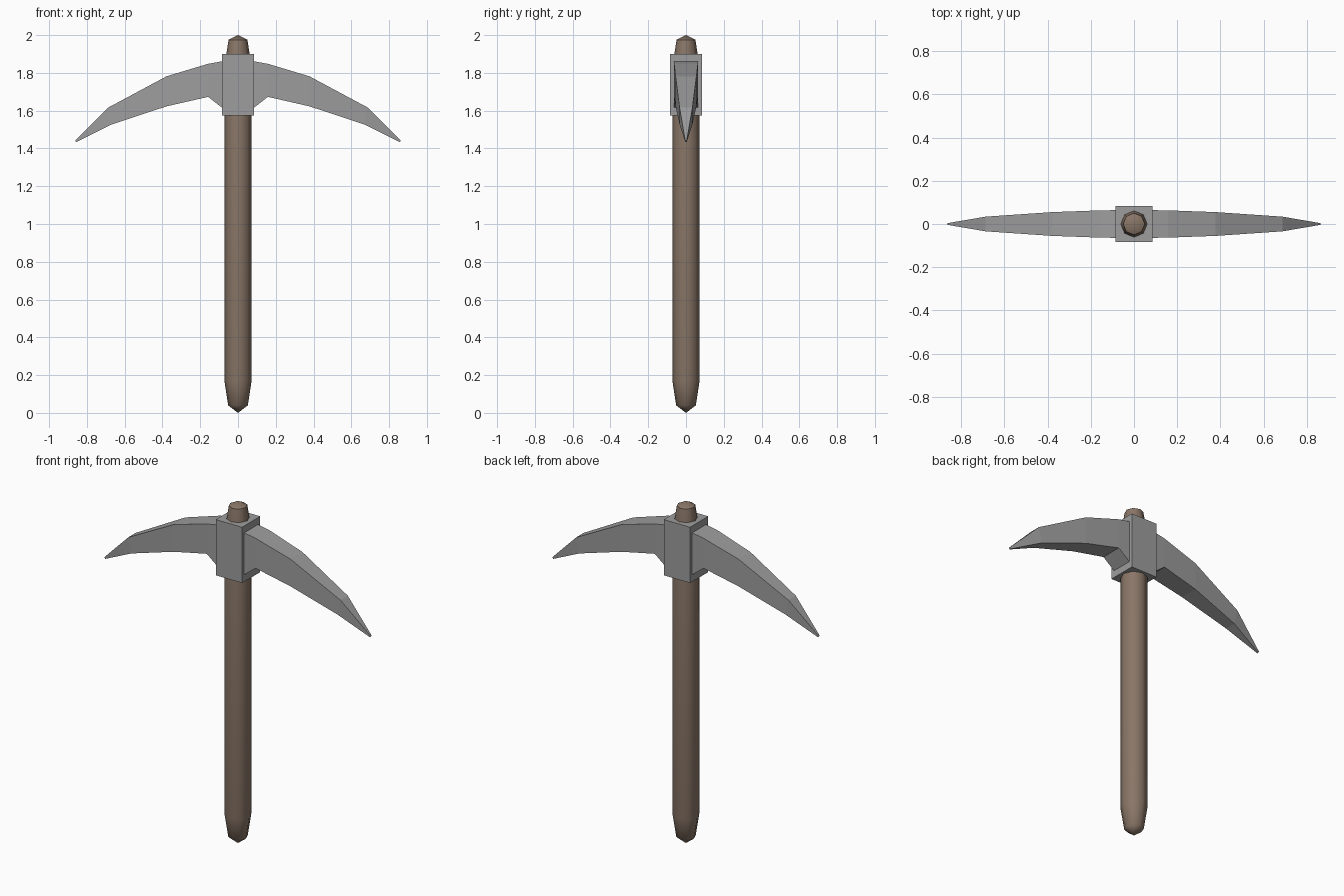
import bpy, bmesh, math

if "Cube" in bpy.data.objects:
    bpy.data.objects.remove(bpy.data.objects["Cube"])


def material(name, rgb):
    m = bpy.data.materials.new(name)
    m.diffuse_color = (*rgb, 1)
    m.use_nodes = True
    m.node_tree.nodes["Principled BSDF"].inputs["Base Color"].default_value = m.diffuse_color
    return m


def add_object(name, bm, mat):
    bmesh.ops.recalc_face_normals(bm, faces=bm.faces)
    me = bpy.data.meshes.new(name)
    bm.to_mesh(me)
    bm.free()
    me.materials.append(mat)
    ob = bpy.data.objects.new(name, me)
    bpy.context.collection.objects.link(ob)
    return ob


def loft(bm, rings):
    """Skin quads between consecutive closed rings of vertices."""
    for a, b in zip(rings, rings[1:]):
        for i in range(len(a)):
            j = (i + 1) % len(a)
            bm.faces.new((a[i], a[j], b[j], b[i]))


wood = material("brown wood", (0.25, 0.18, 0.135))
steel = material("grey steel", (0.34, 0.34, 0.34))

# Handle: eight-sided shaft with blunt domed ends
SIDES = 8
bm = bmesh.new()
rings = [[bm.verts.new((r * math.cos(math.tau * i / SIDES),
                        r * math.sin(math.tau * i / SIDES), z))
          for i in range(SIDES)]
         for r, z in [(0.052, 0.04), (0.072, 0.17), (0.072, 1.83), (0.05, 1.975)]]
loft(bm, rings)
for ring, z in ((rings[0], 0), (rings[-1], 2)):
    tip = bm.verts.new((0, 0, z))
    for i in range(SIDES):
        bm.faces.new((ring[i], ring[(i + 1) % SIDES], tip))
handle = add_object("handle", bm, wood)
bpy.context.view_layer.objects.active = handle
handle.select_set(True)
bpy.ops.object.shade_smooth_by_angle(angle=math.radians(50))

# Socket block around the handle
bm = bmesh.new()
bmesh.ops.create_cube(bm, size=1)
for v in bm.verts:
    v.co.x *= 0.17
    v.co.y *= 0.168
    v.co.z = 1.738 + v.co.z * 0.326
add_object("socket_block", bm, steel)

# Curved pick blade: tapering sections, mirrored to the other side
# each section: top x, top z, bottom x, bottom z, half thickness
sections = [(0.08, 1.862, 0.08, 1.612, 0.064),
            (0.158, 1.848, 0.158, 1.673, 0.063),
            (0.378, 1.782, 0.378, 1.623, 0.055),
            (0.686, 1.617, 0.666, 1.528, 0.034),
            (0.862, 1.442, 0.856, 1.434, 0.004)]
bm = bmesh.new()
rings = [[bm.verts.new(c) for c in ((tx, -h, tz), (tx, h, tz), (bx, h, bz), (bx, -h, bz))]
         for tx, tz, bx, bz, h in sections]
loft(bm, rings)
bm.faces.new(rings[0])
bm.faces.new(rings[-1])
blade = add_object("pick_blade", bm, steel)
mirror = blade.modifiers.new("mirror", 'MIRROR')
mirror.use_mirror_merge = False
